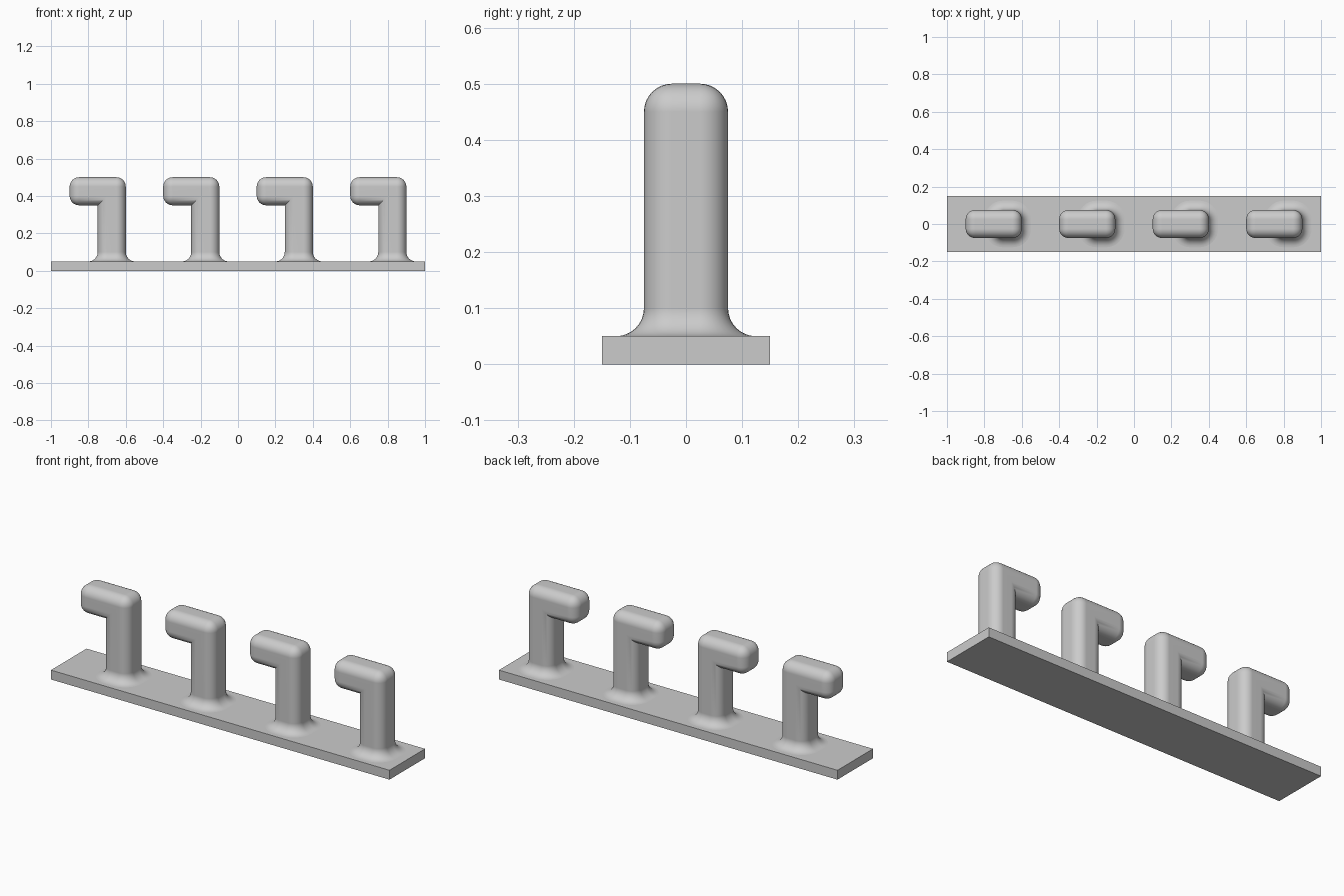
import bpy, bmesh, math
from mathutils import Vector

if "Cube" in bpy.data.objects:
    bpy.data.objects.remove(bpy.data.objects["Cube"])

R = 0.05          # rounding and fillet radius
HALF = 0.075      # half thickness of a hook
STEPS = 8

grey = bpy.data.materials.new("light_grey")
grey.diffuse_color = (0.6, 0.6, 0.6, 1)
grey.use_nodes = True
grey.node_tree.nodes["Principled BSDF"].inputs["Base Color"].default_value = grey.diffuse_color


def add_object(name, mesh, location):
    obj = bpy.data.objects.new(name, mesh)
    obj.location = location
    bpy.context.collection.objects.link(obj)
    return obj


def plate_mesh():
    bm = bmesh.new()
    bmesh.ops.create_cube(bm, size=1)
    bmesh.ops.scale(bm, vec=(2, 0.3, 0.05), verts=bm.verts)
    mesh = bpy.data.meshes.new("plate")
    bm.to_mesh(mesh)
    bm.free()
    mesh.materials.append(grey)
    return mesh


def hook_mesh():
    bm = bmesh.new()
    # L-shaped side profile, extruded through its thickness
    profile = [(0, 0.1), (0.15, 0.1), (0.15, 0.5), (-0.15, 0.5), (-0.15, 0.35), (0, 0.35)]
    face = bm.faces.new([bm.verts.new((x, -HALF, z)) for x, z in profile])
    ext = bmesh.ops.extrude_face_region(bm, geom=[face])
    for v in ext["geom"]:
        if isinstance(v, bmesh.types.BMVert):
            v.co.y = HALF
    bmesh.ops.recalc_face_normals(bm, faces=bm.faces)

    # Round every edge except the inner corner and the foot
    def rounded(e):
        a, b = e.verts
        foot = a.co.z < 0.11 and b.co.z < 0.11
        inner = all(abs(v.co.x) < 1e-4 and abs(v.co.z - 0.35) < 1e-4 for v in e.verts)
        return not (foot or inner)

    bmesh.ops.bevel(bm, geom=[e for e in bm.edges if rounded(e)], offset=R,
                    offset_type='OFFSET', segments=STEPS, profile=0.5,
                    affect='EDGES', clamp_overlap=False)

    # Open the foot and flare it out onto the plate
    bmesh.ops.delete(bm, geom=[f for f in bm.faces if f.calc_center_median().z < 0.1001],
                     context='FACES')
    ring = [e for e in bm.edges if e.is_boundary]
    core = HALF - R
    for i in range(1, STEPS + 1):
        a = math.pi / 2 * i / STEPS
        geom = bmesh.ops.extrude_edge_only(bm, edges=ring)["geom"]
        ring = [g for g in geom if isinstance(g, bmesh.types.BMEdge) and g.is_boundary]
        for v in {v for e in ring for v in e.verts}:
            c = Vector((min(max(v.co.x, HALF - core), HALF + core),
                        min(max(v.co.y, -core), core)))
            p = c + (v.co.xy - c).normalized() * (R + R * (1 - math.cos(a)))
            v.co = (p.x, p.y, 0.1 - R * math.sin(a))
    bmesh.ops.recalc_face_normals(bm, faces=bm.faces)

    # Smooth shading with crisp inner corner
    for f in bm.faces:
        f.smooth = True
    for e in bm.edges:
        e.smooth = e.calc_face_angle(0) < math.radians(30)
    mesh = bpy.data.meshes.new("hook")
    bm.to_mesh(mesh)
    bm.free()
    mesh.materials.append(grey)
    return mesh


# Base plate
add_object("base_plate", plate_mesh(), (0, 0, 0.025))

# Row of four hooks
hook = hook_mesh()
for i in range(4):
    obj = add_object(f"hook_{i + 1}", hook, (-0.75 + 0.5 * i, 0, 0))
    mod = obj.modifiers.new("flat_face_normals", 'WEIGHTED_NORMAL')
    mod.keep_sharp = True
